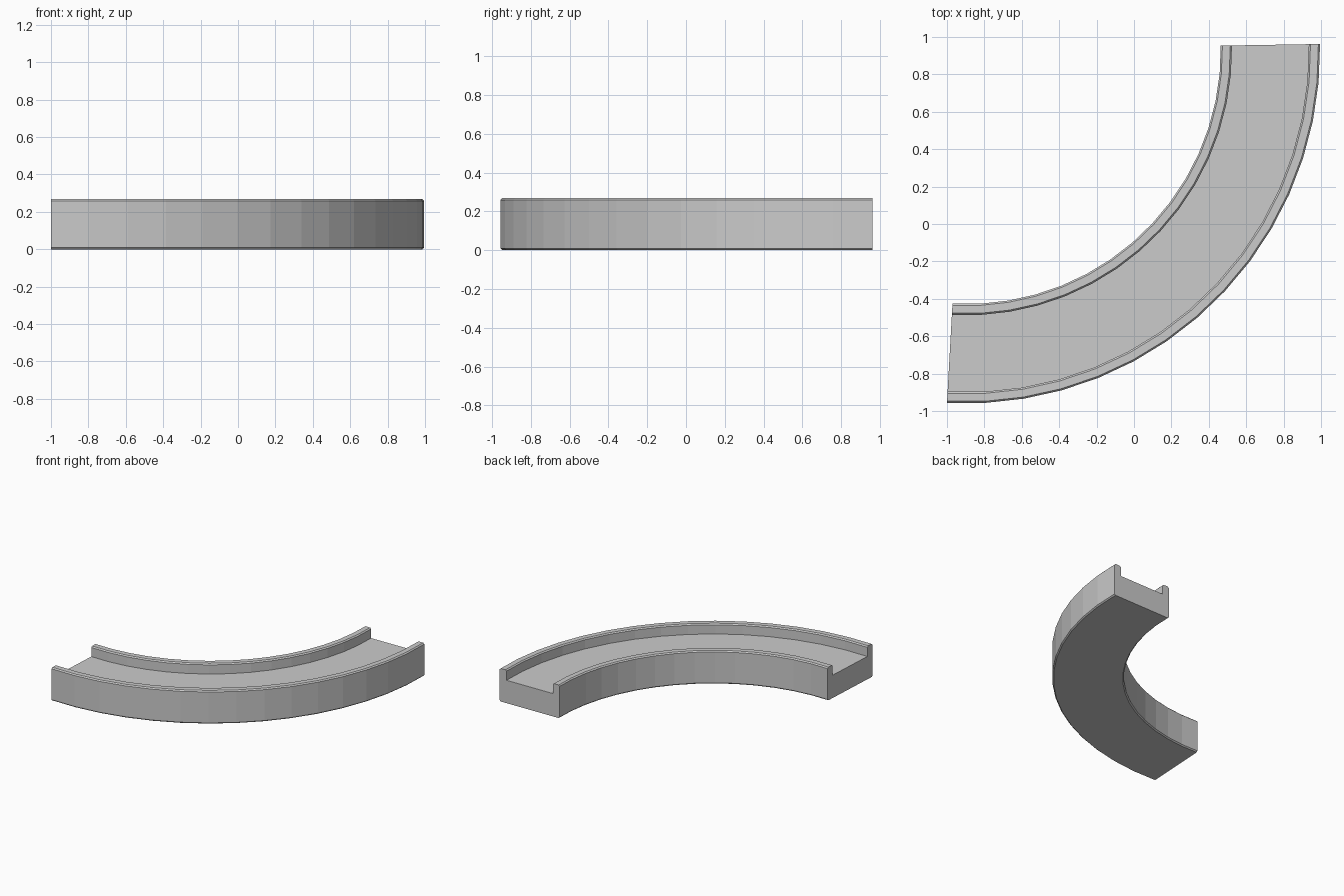
import bpy, bmesh
from math import cos, sin, radians

if "Cube" in bpy.data.objects:
    bpy.data.objects.remove(bpy.data.objects["Cube"])

# Curved channel: a U-shaped cross-section swept around a quarter turn
CX, CY = -0.895, 0.931
R_IN, R_OUT = 1.359, 1.890
H, FLOOR, WALL, C = 0.268, 0.185, 0.06, 0.009
START, END, SEGS = -93.18, 0.95, 15

# Half cross-section (offset from the edge, height), from base up to the floor
half = [(C, 0), (0, C), (0, H - C), (C, H), (WALL - C, H), (WALL, H - C), (WALL, FLOOR)]
profile = [(R_IN + d, z) for d, z in half] + [(R_OUT - d, z) for d, z in reversed(half)]

bm = bmesh.new()
rings = []
for i in range(SEGS + 1):
    a = radians(START + (END - START) * i / SEGS)
    rings.append([bm.verts.new((CX + r * cos(a), CY + r * sin(a), z)) for r, z in profile])

# Sweep sides
n = len(profile)
for a, b in zip(rings, rings[1:]):
    for j in range(n):
        k = (j + 1) % n
        bm.faces.new((a[j], a[k], b[k], b[j]))

# End caps
bm.faces.new(rings[0])
bm.faces.new(rings[-1][::-1])
bmesh.ops.recalc_face_normals(bm, faces=bm.faces)

mesh = bpy.data.meshes.new("curved_channel")
bm.to_mesh(mesh)
bm.free()
obj = bpy.data.objects.new("curved_channel", mesh)
bpy.context.collection.objects.link(obj)
